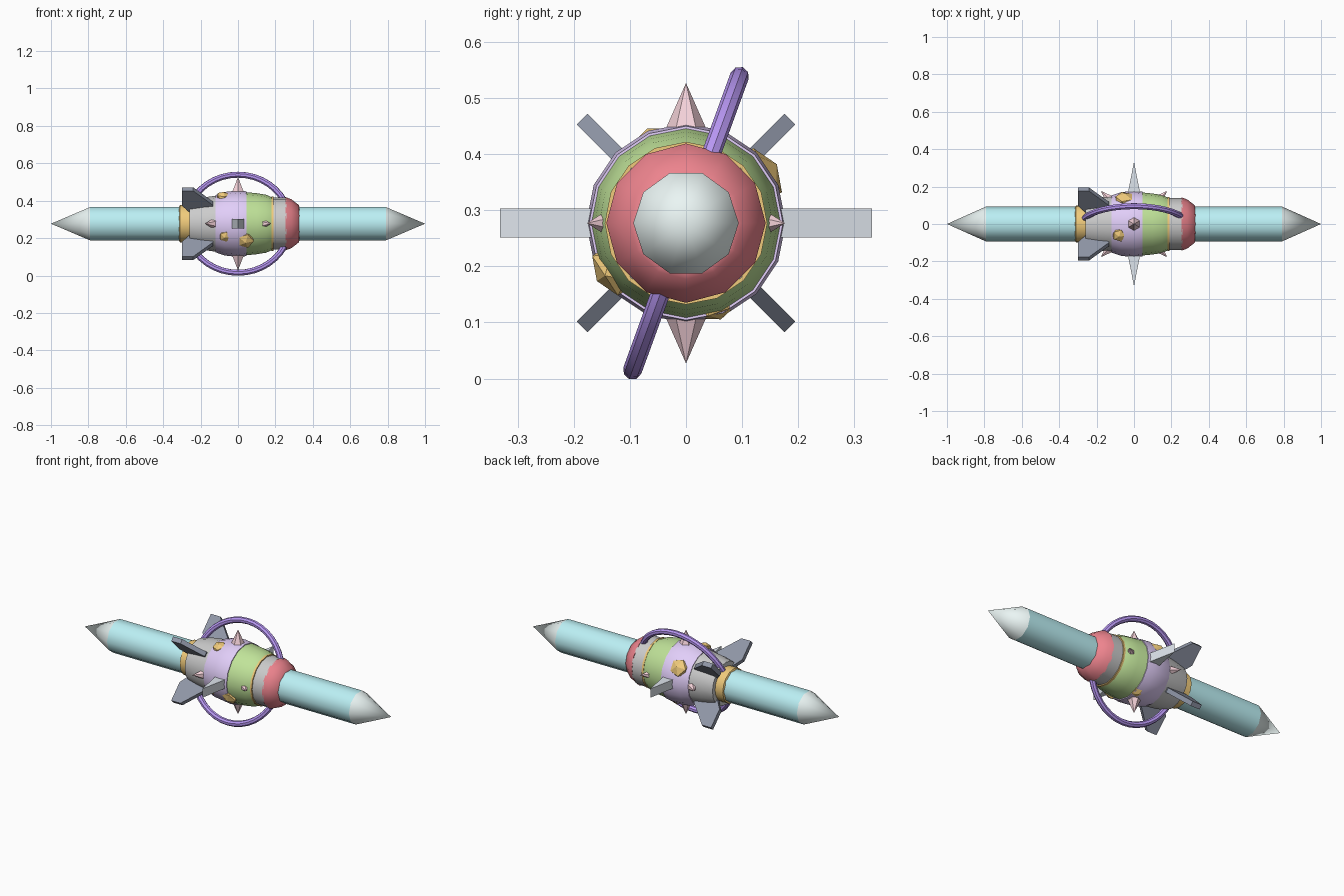
import bpy, bmesh
from math import pi, sin, cos, radians
from mathutils import Vector, Matrix

if "Cube" in bpy.data.objects:
    bpy.data.objects.remove(bpy.data.objects["Cube"])

CZ = 0.277
C = Vector((0, 0, CZ))


def mat(name, rgb):
    m = bpy.data.materials.new(name)
    m.diffuse_color = (*rgb, 1)
    m.use_nodes = True
    m.node_tree.nodes["Principled BSDF"].inputs["Base Color"].default_value = m.diffuse_color
    return m


CYAN = mat("cyan", (.50, .87, .91))
WHITE = mat("pale_tip", (.83, .92, .91))
LILAC = mat("lilac", (.76, .62, .95))
VIOLET = mat("violet", (.48, .31, .90))
GREEN = mat("green", (.53, .77, .32))
RED = mat("red", (.85, .23, .27))
ORANGE = mat("orange", (.88, .60, .20))
PINK = mat("pink", (.92, .65, .70))
DARK = mat("dark_slate", (.28, .31, .39))
STEEL = mat("pale_steel", (.73, .78, .84))
GREY = mat("hull_grey", (.75, .74, .75))


def finish(name, bm, material, smooth=True):
    bmesh.ops.recalc_face_normals(bm, faces=bm.faces)
    me = bpy.data.meshes.new(name)
    bm.to_mesh(me)
    bm.free()
    ob = bpy.data.objects.new(name, me)
    bpy.context.collection.objects.link(ob)
    me.materials.append(material)
    if smooth:
        bpy.ops.object.select_all(action='DESELECT')
        bpy.context.view_layer.objects.active = ob
        ob.select_set(True)
        bpy.ops.object.shade_smooth_by_angle(angle=radians(40))
    return ob


def lathe(name, profile, sides, material):
    """Revolve (x, radius) points about the long axis; radius 0 makes a tip."""
    bm = bmesh.new()
    rings = []
    for x, r in profile:
        if r == 0:
            rings.append([bm.verts.new((x, 0, CZ))])
        else:
            rings.append([bm.verts.new((x, r * cos(2 * pi * i / sides), CZ + r * sin(2 * pi * i / sides)))
                          for i in range(sides)])
    for a, b in zip(rings, rings[1:]):
        for i in range(sides):
            j = (i + 1) % sides
            if len(a) == 1:
                bm.faces.new((a[0], b[i], b[j]))
            elif len(b) == 1:
                bm.faces.new((a[i], a[j], b[0]))
            else:
                bm.faces.new((a[i], a[j], b[j], b[i]))
    return finish(name, bm, material)


def prism(name, outline, thick, matrix, material):
    """Extrude a flat (u, v) outline symmetrically along w, then place it."""
    bm = bmesh.new()
    lo, hi = ([bm.verts.new(matrix @ Vector((u, v, s * thick / 2))) for u, v in outline] for s in (-1, 1))
    bm.faces.new(lo)
    bm.faces.new(hi[::-1])
    n = len(outline)
    for i in range(n):
        bm.faces.new((lo[i], lo[(i + 1) % n], hi[(i + 1) % n], hi[i]))
    return finish(name, bm, material, smooth=False)


# long shaft with pointed ends
lathe("shaft", [(-.79, .094), (.79, .094)], 10, CYAN)
for s, side in ((-1, "left"), (1, "right")):
    lathe(f"{side}_tip", [(s * .79, .094), (s * 1.0, 0)], 10, WHITE)

# hull sections from tail to nose
lathe("tail_ring", [(-.315, .09), (-.31, .1), (-.26, .1), (-.26, .09)], 16, ORANGE)
lathe("tail_hull", [(-.26, .09), (-.26, .125), (-.19, .14), (-.115, .15)], 16, GREY)
lathe("lilac_hull", [(-.12, .14), (-.12, .153), (-.07, .17), (0, .178), (.045, .173), (.045, .16)], 16, LILAC)
lathe("green_hull", [(.04, .169), (.1, .163), (.15, .155), (.18, .142)], 16, GREEN)
lathe("nose_band", [(.178, .138), (.178, .145), (.19, .145), (.19, .138)], 16, ORANGE)
lathe("nose_collar", [(.18, .139), (.26, .139)], 16, GREY)
lathe("red_nose", [(.255, .138), (.255, .142), (.285, .131), (.325, .1), (.328, .09)], 12, RED)

# tilted hoop
bm = bmesh.new()
N, K, R, T = 40, 8, .279, .017
tilt = Matrix.Translation(C) @ Matrix.Rotation(radians(-20), 4, 'X')
loops = []
for i in range(N):
    a = 2 * pi * i / N
    loops.append([bm.verts.new(tilt @ Vector(((R + T * cos(2 * pi * k / K)) * cos(a), T * sin(2 * pi * k / K),
                                              (R + T * cos(2 * pi * k / K)) * sin(a)))) for k in range(K)])
for i in range(N):
    for k in range(K):
        p, q, m = loops[i], loops[(i + 1) % N], (k + 1) % K
        bm.faces.new((p[k], p[m], q[m], q[k]))
finish("hoop", bm, VIOLET)

# spikes above, below and on the four horizontal diagonals
for i, d in enumerate([(0, 0, 1), (0, 0, -1), (1, 1, 0), (1, -1, 0), (-1, 1, 0), (-1, -1, 0)]):
    d = Vector(d).normalized()
    bm = bmesh.new()
    bmesh.ops.create_cone(bm, segments=6, radius1=.042, radius2=0, depth=.095, cap_ends=True,
                          matrix=Matrix.Translation(C + d * .2025) @ d.to_track_quat('Z', 'Y').to_matrix().to_4x4())
    finish(f"spike_{i + 1}", bm, PINK, smooth=False)

# tapered side wings
for s, side in ((-1, "front"), (1, "back")):
    prism(f"{side}_wing", [(-.042, s * .12), (.042, s * .12), (0, s * .332)], .052,
          Matrix.Translation(C), STEEL)

# four diagonal tail fins
fin = [(-.3, .262), (-.24, .262), (-.135, .155), (-.135, .1), (-.26, .1), (-.3, .15)]
for i in range(4):
    prism(f"tail_fin_{i + 1}", fin, .027,
          Matrix.Translation(C) @ Matrix.Rotation(radians(45 + 90 * i), 4, 'X'), DARK)

# raised orange patches on the hull
for i, (x, ang, size) in enumerate([(-.05, 33, .05), (.04, 213, .045), (-.08, 112, .035),
                                    (-.07, 205, .03), (.02, 290, .035)]):
    a = radians(ang)
    d = Vector((0, cos(a), sin(a)))
    bm = bmesh.new()
    bmesh.ops.create_icosphere(bm, subdivisions=1, radius=size,
                               matrix=Matrix.Translation(C + d * .158 + Vector((x, 0, 0)))
                               @ d.to_track_quat('Z', 'Y').to_matrix().to_4x4()
                               @ Matrix.Diagonal((1.1, 1.1, .7, 1)))
    finish(f"patch_{i + 1}", bm, ORANGE, smooth=False)
